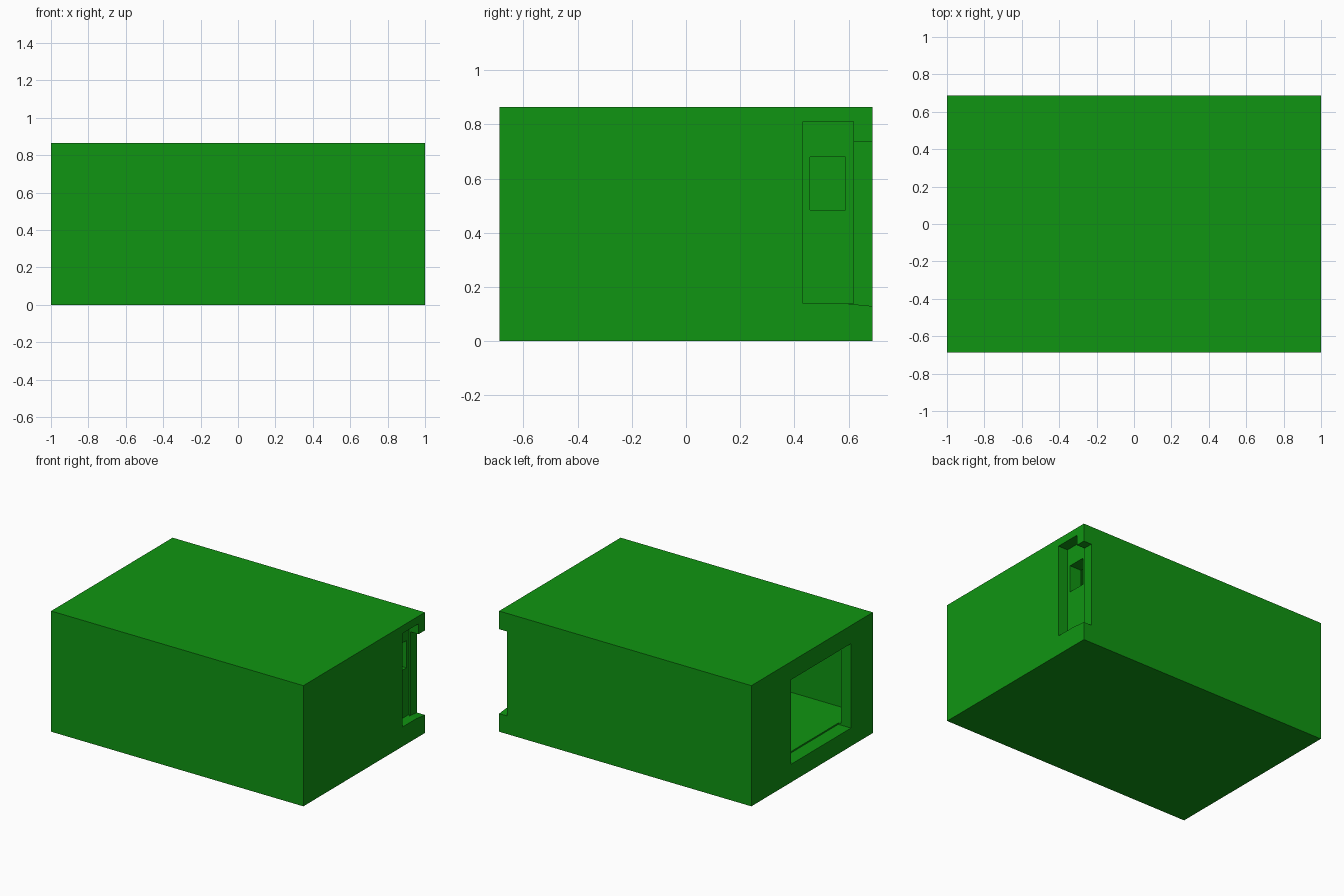
import bpy, bmesh

if "Cube" in bpy.data.objects:
    bpy.data.objects.remove(bpy.data.objects["Cube"])


def box(name, lo, hi, drop=0.0):
    """Axis-aligned box; drop lowers the floor edge on the +y side."""
    bm = bmesh.new()
    bmesh.ops.create_cube(bm, size=1)
    for v in bm.verts:
        lower_back = v.co.z < 0 and v.co.y > 0
        v.co = [(lo[i] if v.co[i] < 0 else hi[i]) for i in range(3)]
        if lower_back:
            v.co.z -= drop
    mesh = bpy.data.meshes.new(name)
    bm.to_mesh(mesh)
    bm.free()
    obj = bpy.data.objects.new(name, mesh)
    bpy.context.collection.objects.link(obj)
    return obj


# Outer block
shell = box("housing_shell", (-1, -0.688, 0), (1, 0.688, 0.865))
green = bpy.data.materials.new("green")
green.diffuse_color = (0.005, 0.30, 0.006, 1)
green.use_nodes = True
green.node_tree.nodes["Principled BSDF"].inputs["Base Color"].default_value = green.diffuse_color
shell.data.materials.append(green)

# Openings: name, low corner, high corner, floor slope towards the back
cuts = [
    ("inner_chamber", (-0.92, -0.65, 0.14), (0.83, 0.62, 0.81), 0),
    ("left_opening", (-1.1, -0.44, 0.13), (-0.9, 0.238, 0.735), 0),
    ("side_recess", (0.924, 0.432, 0.14), (1.1, 0.618, 0.81), 0),
    ("corner_notch", (0.937, 0.60, 0.138), (1.1, 0.75, 0.735), 0.014),
    ("recess_window", (0.80, 0.458, 0.485), (0.95, 0.588, 0.68), 0),
]
for name, lo, hi, drop in cuts:
    cutter = box(name + "_cutter", lo, hi, drop)
    cutter.hide_render = True
    cutter.hide_set(True)
    mod = shell.modifiers.new(name, "BOOLEAN")
    mod.operation = "DIFFERENCE"
    mod.solver = "EXACT"
    mod.object = cutter
